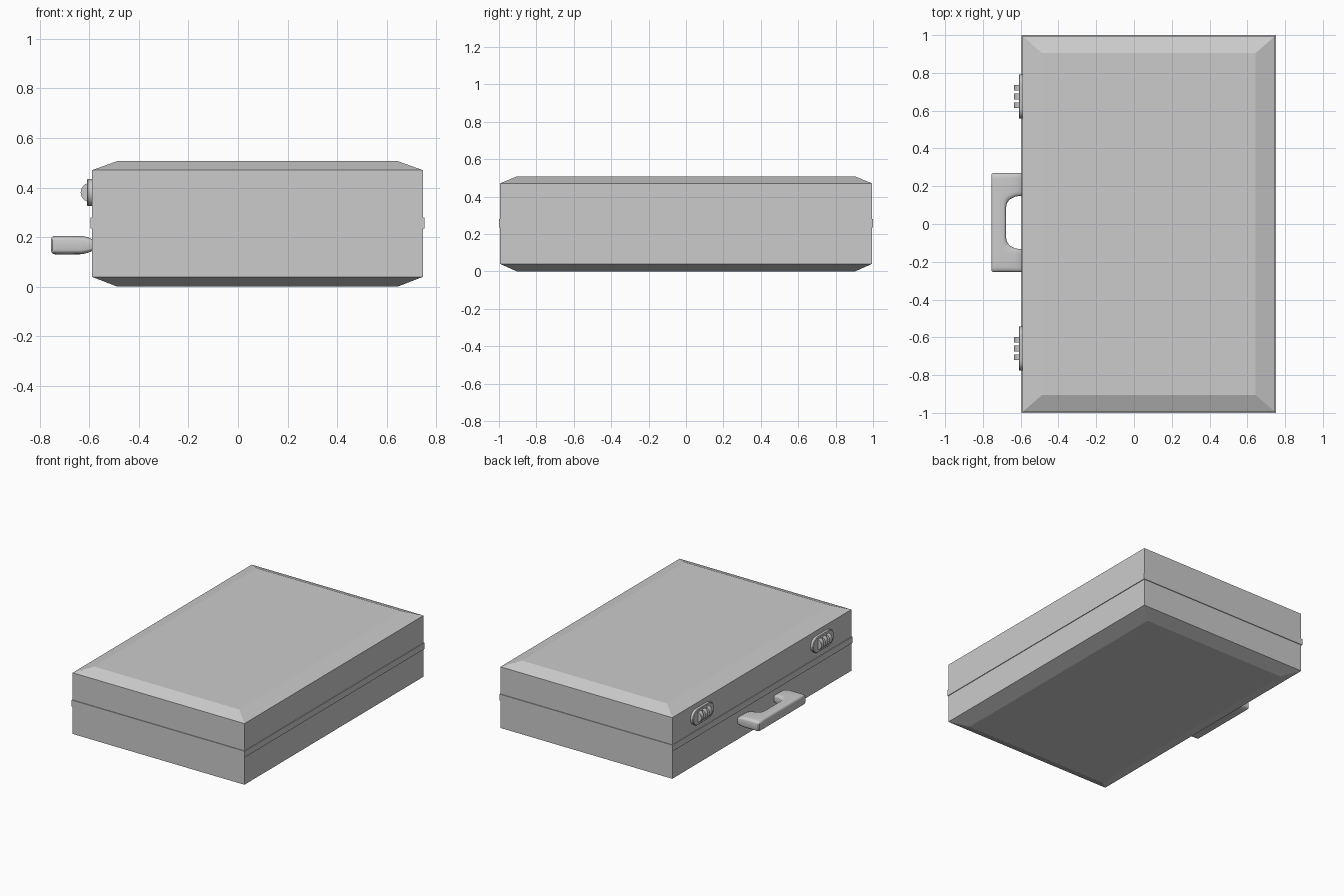
import bpy, bmesh, math

if "Cube" in bpy.data.objects:
    bpy.data.objects.remove(bpy.data.objects["Cube"])

X0, X1, Y = -0.59, 0.747, 0.995   # case walls
CY = 0.008                        # centre of the hardware along the front edge


def loft(name, rings, smooth=False):
    """Skin a list of equal-length vertex rings and cap both ends."""
    bm = bmesh.new()
    rows = [[bm.verts.new(p) for p in r] for r in rings]
    n = len(rows[0])
    for a, b in zip(rows, rows[1:]):
        for i in range(n):
            j = (i + 1) % n
            bm.faces.new((a[i], a[j], b[j], b[i]))
    bm.faces.new(rows[0])
    bm.faces.new(rows[-1])
    bmesh.ops.recalc_face_normals(bm, faces=bm.faces)
    me = bpy.data.meshes.new(name)
    bm.to_mesh(me)
    bm.free()
    ob = bpy.data.objects.new(name, me)
    bpy.context.collection.objects.link(ob)
    if smooth:
        bpy.ops.object.select_all(action='DESELECT')
        ob.select_set(True)
        bpy.context.view_layer.objects.active = ob
        bpy.ops.object.shade_smooth_by_angle(angle=math.radians(40))
    return ob


def rect(z, dx=0.0, dy=0.0):
    """Case outline at height z, pulled in by dx and dy."""
    return [(X0 + dx, -Y + dy, z), (X1 - dx, -Y + dy, z),
            (X1 - dx, Y - dy, z), (X0 + dx, Y - dy, z)]


# case halves: sloped panel, straight wall, raised lip at the seam
LIP = -0.005
loft("case_base", [rect(0, 0.103, 0.09), rect(0.04), rect(0.235),
                   rect(0.235, LIP, LIP), rect(0.257, LIP, LIP)])
loft("case_lid", [rect(0.257, LIP, LIP), rect(0.279, LIP, LIP), rect(0.279),
                  rect(0.47), rect(0.507, 0.103, 0.09)])

# handle: rounded section swept between an outer and an inner outline
HALF = [  # outer x, outer y, inner x, inner y, half height
    (-0.585, 0.262, -0.585, 0.142, 0.022),
    (-0.605, 0.262, -0.605, 0.141, 0.031),
    (-0.630, 0.262, -0.628, 0.137, 0.037),
    (-0.700, 0.262, -0.655, 0.124, 0.0375),
    (-0.748, 0.262, -0.668, 0.110, 0.0375),
    (-0.755, 0.255, -0.674, 0.098, 0.0375),
    (-0.755, 0.200, -0.678, 0.075, 0.0375),
]
path = HALF + [(a, -b, c, -d, h) for a, b, c, d, h in reversed(HALF)]
section = []
for cu, cw, start in ((0.8, 0.55, 0), (0.2, 0.55, 90), (0.2, -0.55, 180), (0.8, -0.55, 270)):
    for k in range(5):
        a = math.radians(start + 22.5 * k)
        section.append((cu + 0.2 * math.cos(a), cw + 0.45 * math.sin(a)))
loft("handle", [[(ox + (ix - ox) * u, CY + oy + (iy - oy) * u, 0.168 + h * w)
                 for u, w in section] for ox, oy, ix, iy, h in path], smooth=True)


def stadium(x, yc, zc, half, r, n=12):
    """Pill outline in the yz plane."""
    pts = []
    for side, start in ((1, -90), (-1, 90)):
        for k in range(n + 1):
            a = math.radians(start + 180 * k / n)
            pts.append((x, yc + side * (half - r_full) + r * math.cos(a), zc + r * math.sin(a)))
    return pts


r_full = 0.055
# combination locks: pill plate with three number wheels
for side, label in ((1, "back"), (-1, "front")):
    yc, zc = CY + side * 0.667, 0.38
    loft("lock_plate_" + label,
         [stadium(-0.585, yc, zc, 0.117, 0.055), stadium(-0.606, yc, zc, 0.117, 0.055),
          stadium(-0.61, yc, zc, 0.117, 0.051)], smooth=True)
    for k in (-1, 0, 1):
        y = yc + k * 0.046
        rings = [[(-0.596 + 0.039 * math.cos(t * math.tau / 32), y + e,
                   zc + 0.039 * math.sin(t * math.tau / 32)) for t in range(32)]
                 for e in (-0.015, 0.015)]
        loft("lock_wheel_%s_%d" % (label, k + 2), rings, smooth=True)
